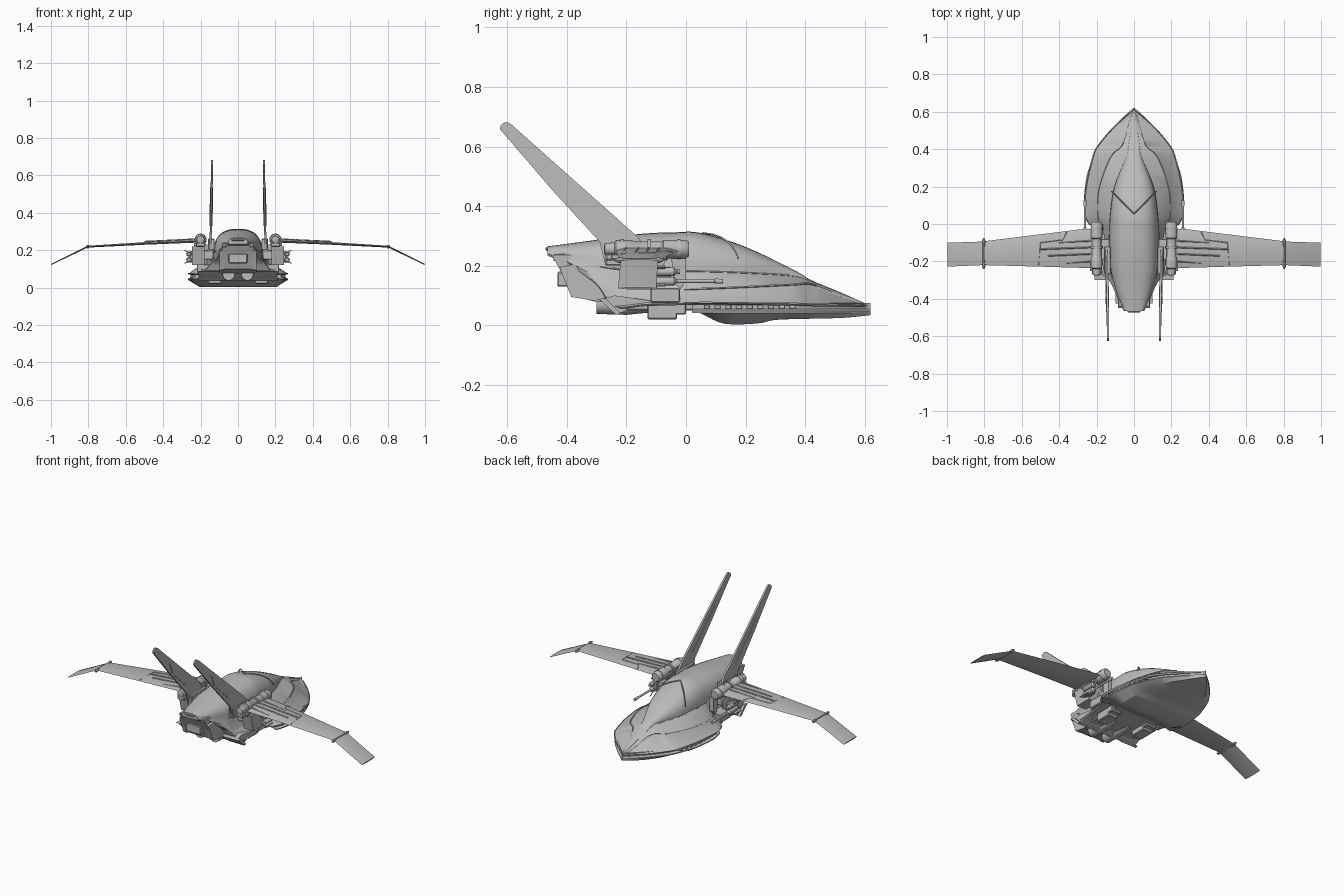
import bpy, bmesh, math
from mathutils import Matrix, Vector

if "Cube" in bpy.data.objects:
    bpy.data.objects.remove(bpy.data.objects["Cube"])

grey = bpy.data.materials.new("hull grey")
grey.use_nodes = True
grey.diffuse_color = (0.5, 0.5, 0.5, 1)
grey.node_tree.nodes["Principled BSDF"].inputs["Base Color"].default_value = grey.diffuse_color


def finish(name, bm, mirror=False, angle=30):
    """Turn a bmesh into a shaded object, optionally mirrored to the other side."""
    bmesh.ops.remove_doubles(bm, verts=bm.verts, dist=0.0002)
    bmesh.ops.recalc_face_normals(bm, faces=bm.faces)
    mesh = bpy.data.meshes.new(name)
    bm.to_mesh(mesh)
    bm.free()
    mesh.materials.append(grey)
    obj = bpy.data.objects.new(name, mesh)
    bpy.context.collection.objects.link(obj)
    if mirror:
        obj.modifiers.new("mirror", "MIRROR")
    bpy.ops.object.select_all(action="DESELECT")
    obj.select_set(True)
    bpy.context.view_layer.objects.active = obj
    bpy.ops.object.shade_smooth_by_angle(angle=math.radians(angle))
    return obj


def loft(name, rings, mirror=False, angle=30):
    """Skin a row of closed rings and cap both ends."""
    bm = bmesh.new()
    rows = [[bm.verts.new(p) for p in ring] for ring in rings]
    count = len(rows[0])
    for a, b in zip(rows, rows[1:]):
        for i in range(count):
            j = (i + 1) % count
            bm.faces.new((a[i], a[j], b[j], b[i]))
    bm.faces.new(rows[0])
    bm.faces.new(rows[-1])
    return finish(name, bm, mirror, angle)


def symmetric(y, half):
    """Ring across the ship from its right-hand half, listed top to bottom."""
    return [(x, y, z) for x, z in half] + [(-x, y, z) for x, z in reversed(half)]


def refine(rows, steps=5):
    """Catmull-Rom interpolation of parameter rows."""
    out = []
    for i in range(len(rows) - 1):
        quad = [Vector(rows[min(max(k, 0), len(rows) - 1)]) for k in range(i - 1, i + 3)]
        a, b, c, d = quad
        for s in range(steps):
            t = s / steps
            out.append(b + (c - a) * t / 2 + (a * 2 - b * 5 + c * 4 - d) * t**2 / 2
                       + (b * 3 - a - c * 3 + d) * t**3 / 2)
    return out + [Vector(rows[-1])]


def box(name, low, high, mirror=True, bevel=0.004):
    bm = bmesh.new()
    low, high = Vector(low), Vector(high)
    size = Matrix.Diagonal((high - low).to_4d())
    bmesh.ops.create_cube(bm, size=1, matrix=Matrix.Translation((low + high) / 2) @ size)
    bmesh.ops.bevel(bm, geom=bm.edges[:], offset=bevel, segments=1, affect="EDGES")
    return finish(name, bm, mirror)


def turned(name, x, z, profile, sides=16):
    """Round part lying along y, from (y, radius) pairs."""
    turn = [math.tau * i / sides for i in range(sides)]
    return loft(name, [[(x + r * math.cos(a), y, z + r * math.sin(a)) for a in turn]
                       for y, r in profile], True, 40)


def tube(name, points, radius, mirror=True):
    """Thin raised trim that follows a path."""
    square = [(1, 0), (0, 1), (-1, 0), (0, -1)]
    rings = []
    for i, p in enumerate(points):
        run = Vector(points[min(i + 1, len(points) - 1)]) - Vector(points[max(i - 1, 0)])
        side = run.cross(Vector((0, 0, 1))).normalized()
        up = side.cross(run).normalized()
        rings.append([Vector(p) + (side * u + up * v) * radius for u, v in square])
    return loft(name, rings, mirror, 60)


def plate(name, outline, x_low, x_high, lean=0, mirror=True):
    """Side-view outline of (y, z) points given thickness in x."""
    return loft(name, [[(x - lean * z, y, z) for y, z in outline] for x in (x_low, x_high)], mirror)


# Upper hull: y, crown z, canopy width and z, ridge width and z, skirt width and z
hull_rows = refine([
    (.61, .07, .002, .069, .003, .068, .004, .066),
    (.52, .11, .015, .107, .03, .1, .105, .068),
    (.42, .152, .03, .147, .065, .138, .19, .07),
    (.36, .187, .04, .165, .125, .136, .218, .072),
    (.2, .263, .105, .175, .185, .128, .255, .074),
    (.05, .31, .128, .18, .195, .122, .262, .075),
    (-.04, .312, .132, .18, .165, .12, .215, .073),
    (-.14, .308, .132, .18, .152, .12, .2, .07),
    (-.24, .296, .125, .19, .145, .12, .195, .065),
    (-.3, .287, .112, .2, .125, .165, .135, .14),
    (-.38, .276, .088, .22, .092, .21, .092, .2),
    (-.465, .265, .05, .25, .052, .246, .05, .24)])


def hull_half(row):
    y, top, cw, cz, rw, rz, w, z = row
    arc = [math.pi / 2 * i / 8 for i in range(8, -1, -1)]
    half = [(cw * max(math.cos(a), 0)**.75, cz + (top - cz) * math.sin(a)**.85) for a in arc]
    return half + [(rw, rz), (rw + .003, rz - .005), (w, z), (w * .97, z - .006)]


loft("upper_hull", [symmetric(r[0], hull_half(r)) for r in hull_rows])

# Raised trims along the ridge, canopy base and skirt edge
front_rows = [r for r in hull_rows if -.02 < r[0] < .45]
tube("ridge_trim", [(r[4], r[0], r[5]) for r in front_rows], .004)
tube("canopy_trim", [(r[2], r[0], r[3]) for r in hull_rows if -.3 < r[0] < .38], .003)
tube("skirt_trim", [(r[6], r[0], r[7]) for r in hull_rows if -.02 < r[0] < .6], .004)
brow = hull_half([r for r in hull_rows if r[0] <= .06][0])
tube("windshield_trim", [(x, .055 + x, z - x * .1) for x, z in brow[:7]], .003)

# Lower hull: y, rim width, floor width, floor z
lower_rows = refine([
    (.62, .004, .002, .034), (.53, .1, .08, .025), (.42, .19, .15, .022),
    (.3, .24, .185, .018), (.24, .256, .2, .006), (.13, .268, .205, .005),
    (.06, .26, .2, .035), (.02, .245, .2, .053)], 4)
loft("lower_hull", [symmetric(y, [(0, .075), (max(w - .016, .001), .075),
                                  (max(w - .016, .001), .054), (w, .048),
                                  (w, .042), (f, z), (0, z)])
                    for y, w, f, z in lower_rows])
for i in range(9):
    y = .06 + i * .036
    width = .262 - max(y - .15, 0)**2 * .8
    box("rim_fitting", (width - .035, y, .054), (width - .008, y + .02, .068), bevel=.002)

# Rear underside: engine block, tail jaw, rear skirt and belly machinery
engine = [(-.45, .235), (-.42, .18), (-.385, .1), (-.29, .075), (-.25, .11), (-.2, .12), (-.2, .24)]
plate("engine_block", engine, -.085, .085, mirror=False)
cowl = [(-.425, .195), (-.385, .095), (-.285, .078), (-.255, .12), (-.3, .19), (-.38, .205)]
plate("engine_cowl", cowl, .075, .1)
box("exhaust_panel", (-.05, -.432, .13), (.05, -.38, .18), False)
box("tail_light", (-.035, -.472, .25), (.035, -.44, .262), False)
skirt = [(-.29, .085), (-.235, .038), (-.21, .045), (-.17, .068), (-.1, .08), (-.24, .1)]
plate("rear_skirt", skirt, -.195, .195, mirror=False)
plate("rear_skirt_lip", [(-.3, .088), (-.285, .082), (-.235, .035), (-.22, .04), (-.27, .09)],
      .1, .21)
box("belly_core", (-.15, -.2, .05), (.15, .04, .1), False)
for y_low, y_high, z in ((-.13, -.03, .02), (-.07, 0, .036)):
    box("landing_foot", (.09, y_low, z), (.16, y_high, .075))
turned("belly_thruster", .05, .07, [(-.3, .02), (-.3, .032), (-.2, .035), (-.1, .025)])
box("tail_prong", (.062, -.445, .215), (.085, -.36, .24))

# Wings: x, z, leading y, trailing y, half thickness
wing = [(.17, .252, -.03, -.24, .01), (.26, .248, -.025, -.235, .009),
        (.5, .236, -.055, -.228, .007), (.8, .219, -.092, -.22, .005),
        (.81, .216, -.094, -.22, .005), (.998, .124, -.1, -.228, .003)]
loft("wing", [[(x, a, z), (x, a - .03, z + t), (x, b + .03, z + t), (x, b, z),
               (x, b + .03, z - t), (x, a - .03, z - t)] for x, z, a, b, t in wing], True)
turned("wing_hinge", .803, .219, [(-.24, .003), (-.225, .01), (-.205, .007),
                                 (-.105, .007), (-.09, .01), (-.075, .003)], 8)
for y, reach in ((-.09, .4), (-.125, .5), (-.16, .46), (-.2, .36)):
    tube("wing_rib", [(.23, y, .259), (reach, y - .01, .246)], .004)
tube("wing_panel_seam", [(.36, -.045, .247), (.38, -.085, .249), (.5, -.1, .243),
                         (.51, -.22, .239)], .0025)

# Tall swept tail fins with a rounded tip
tip = [(-.603 + .022 * math.cos(a), .66 + .022 * math.sin(a))
       for a in (math.radians(40 + 36 * i) for i in range(5))]
fin = [(-.13, .25), (-.16, .295)] + tip + [(-.45, .455), (-.29, .28), (-.27, .2)]
plate("tail_fin", fin, .146, .157, .02)
plate("fin_panel", [(-.41, .47), (-.47, .535), (-.44, .46), (-.3, .33), (-.26, .33)],
      .143, .16, .02)
box("fin_root", (.125, -.27, .2), (.16, -.12, .262))

# Nacelles at the wing roots
turned("nacelle", .2, .256, [(-.275, .012), (-.272, .02), (-.24, .022), (-.235, .03), (-.18, .03),
                            (-.175, .026), (-.08, .026), (-.075, .031), (.0, .031), (.01, .024)])
for y in (-.22, -.13, -.03):
    turned("nacelle_band", .2, .256, [(y, .033), (y + .012, .033)])
box("nacelle_keel", (.175, -.27, .218), (.225, -.06, .24))
for i in range(5):
    box("nacelle_fitting", (.205, -.25 + i * .04, .222), (.236, -.225 + i * .04, .238), bevel=.002)

# Side equipment pods and cannons under the wings
plate("side_pod", [(-.225, .22), (-.2, .12), (-.1, .12), (-.085, .16), (-.07, .22)], .18, .245)
box("pod_bracket", (.13, -.19, .15), (.19, -.08, .2))
plate("pod_strut", [(-.05, .23), (-.04, .15), (-.02, .12), (.0, .15), (.0, .23)], .16, .185)
box("lower_pod", (.14, -.12, .075), (.22, -.02, .125))
for z, reach in ((.148, .125), (.18, -.06)):
    turned("cannon", .262, z, [(-.12, .01), (-.11, .015), (-.04, .015), (-.03, .006),
                               (max(reach - .03, -.03), .006), (max(reach - .028, -.028), .009),
                               (max(reach, -.02), .008)], 10)
for z, rise in ((.148, -.014), (.18, .022)):
    loft("cannon_vane", [[(x, y, z + s) for y, s in ((-.13, h), (-.07, h), (-.07, h - .006), (-.13, h - .006))]
                         for x, h in ((.245, 0), (.285, rise))], True)
box("cannon_mount", (.235, -.11, .135), (.258, -.05, .195))
